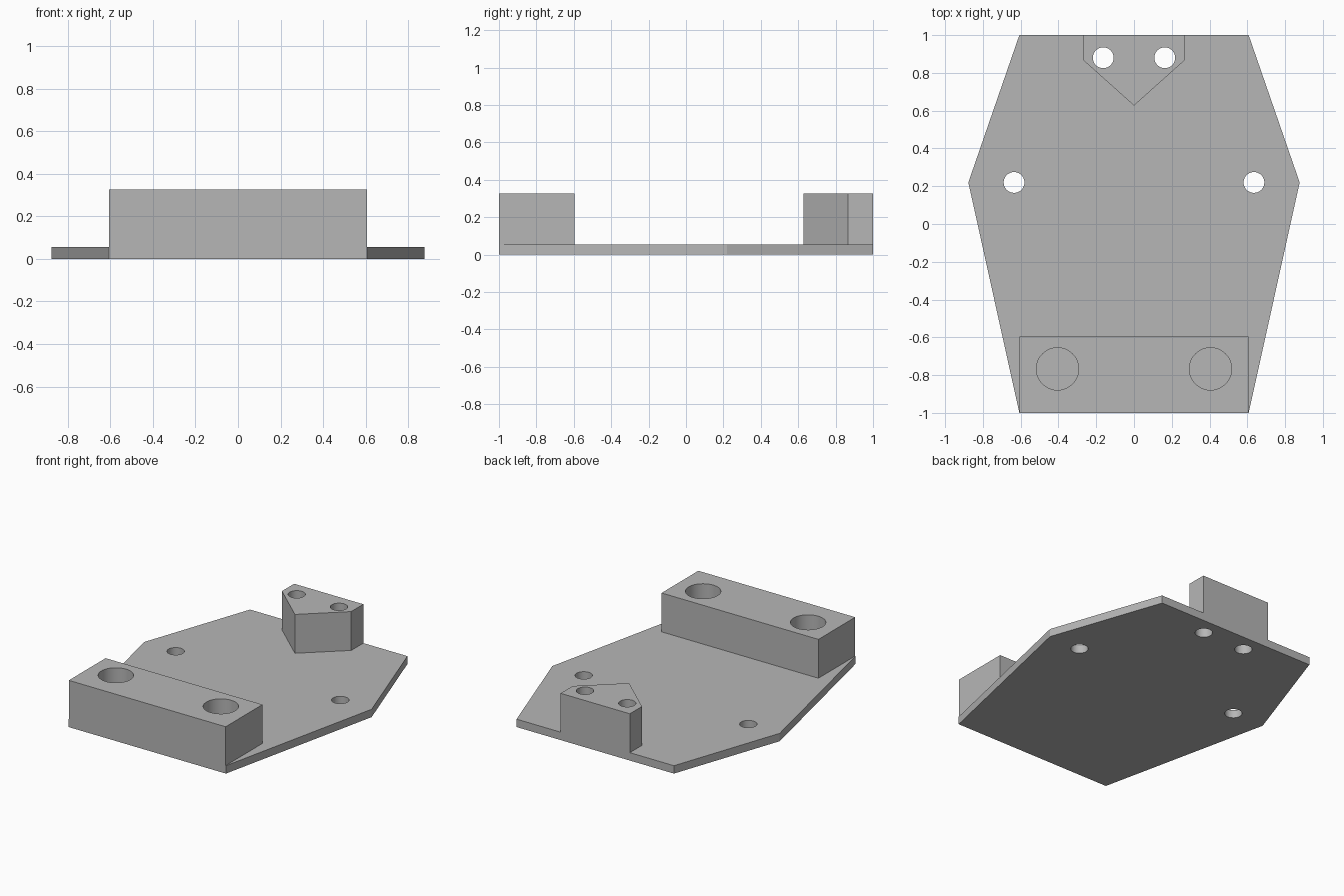
import bpy
import bmesh

if "Cube" in bpy.data.objects:
    bpy.data.objects.remove(bpy.data.objects["Cube"], do_unlink=True)

PLATE_TOP = 0.055
TOP = 0.326

grey = bpy.data.materials.new("plain grey")
grey.use_nodes = True
colour = (0.47, 0.47, 0.47, 1)
grey.diffuse_color = colour
grey.node_tree.nodes["Principled BSDF"].inputs["Base Color"].default_value = colour


def mirrored(half):
    """Close a right-hand outline by reflecting it in x, skipping points on the axis."""
    return half + [(-x, y) for x, y in reversed(half) if x]


def prism(name, outline, bottom, top):
    """Extrude a counter-clockwise outline upwards."""
    bm = bmesh.new()
    face = bm.faces.new([bm.verts.new((x, y, bottom)) for x, y in outline])
    result = bmesh.ops.extrude_face_region(bm, geom=[face])
    moved = [v for v in result["geom"] if isinstance(v, bmesh.types.BMVert)]
    bmesh.ops.translate(bm, verts=moved, vec=(0, 0, top - bottom))
    bmesh.ops.recalc_face_normals(bm, faces=bm.faces)
    mesh = bpy.data.meshes.new(name)
    bm.to_mesh(mesh)
    bm.free()
    mesh.materials.append(grey)
    obj = bpy.data.objects.new(name, mesh)
    bpy.context.collection.objects.link(obj)
    return obj


def drill(obj, x, y, radius):
    """Cut a mirrored pair of vertical holes right through a part."""
    for side in (-1, 1):
        bpy.ops.mesh.primitive_cylinder_add(
            vertices=48, radius=radius, depth=2, location=(side * x, y, 0))
        cutter = bpy.context.object
        cutter.hide_render = True
        cutter.data.materials.append(grey)
        mod = obj.modifiers.new("hole", 'BOOLEAN')
        mod.operation = 'DIFFERENCE'
        mod.solver = 'EXACT'
        mod.object = cutter
        select(obj)
        bpy.ops.object.modifier_apply(modifier=mod.name)
        bpy.data.objects.remove(cutter, do_unlink=True)


def select(obj):
    bpy.ops.object.select_all(action='DESELECT')
    obj.select_set(True)
    bpy.context.view_layer.objects.active = obj


# Six-sided base plate
plate = prism("base_plate", mirrored([(0.607, -1), (0.877, 0.22), (0.607, 1)]),
              0, PLATE_TOP)
# Front block, whose sockets stop at the plate
block = prism("front_block", mirrored([(0.605, -1), (0.605, -0.595)]), PLATE_TOP, TOP)
# Pointed block at the back edge
wedge = prism("back_wedge", mirrored([(0, 0.627), (0.267, 0.866), (0.267, 1)]),
              PLATE_TOP, TOP)

# Side holes, back holes through wedge and plate, and front sockets
drill(plate, 0.635, 0.22, 0.055)
for part in (plate, wedge):
    drill(part, 0.163, 0.88, 0.055)
drill(block, 0.405, -0.767, 0.112)

for part in (plate, block, wedge):
    select(part)
    bpy.ops.object.shade_smooth_by_angle()
